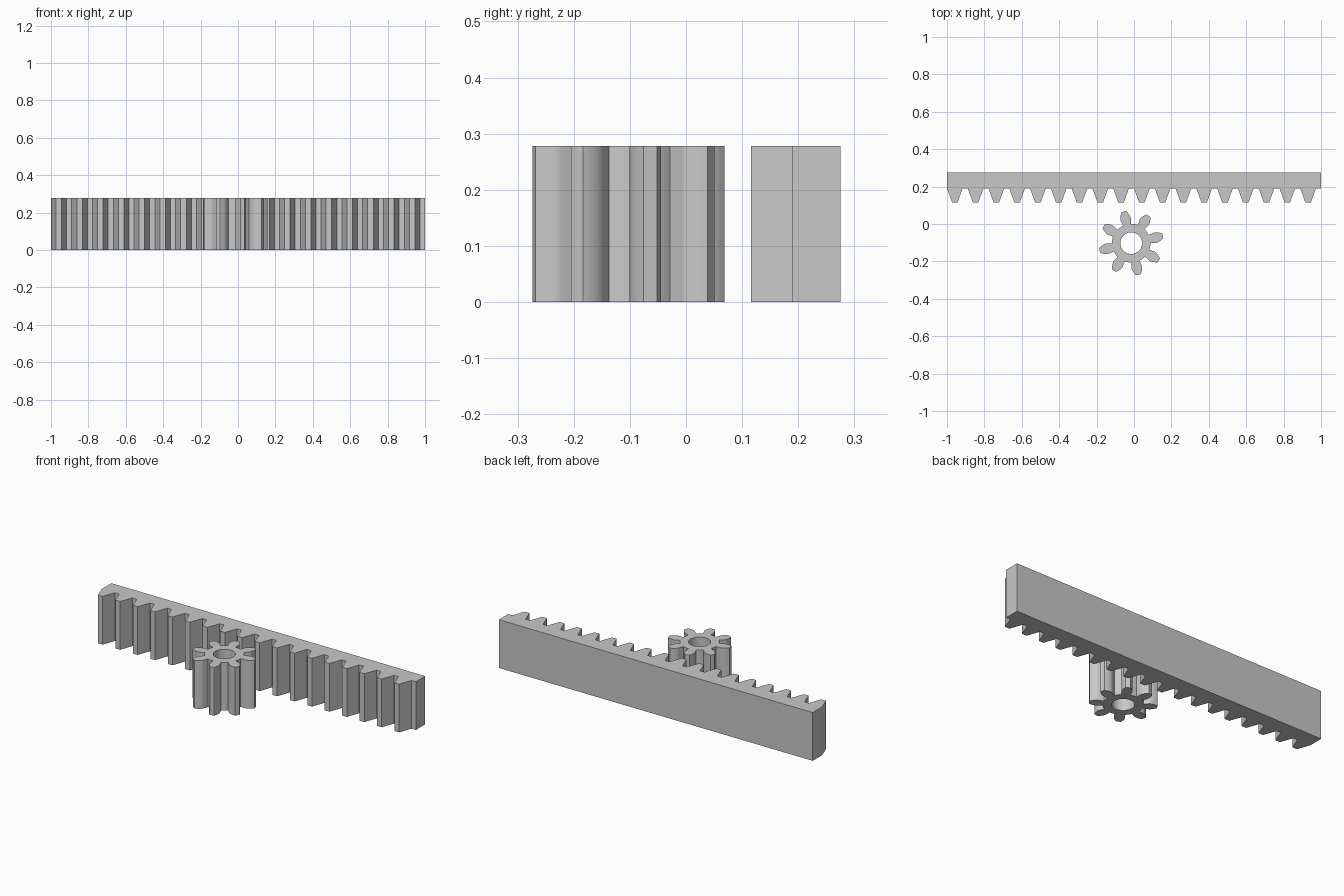
import bpy
import bmesh
from math import acos, cos, sin, tan, pi, radians, sqrt
from mathutils import Vector

cube = bpy.data.objects.get("Cube")
if cube:
    bpy.data.objects.remove(cube, do_unlink=True)

HEIGHT = 0.278
PITCH = 2 / 18            # rack tooth spacing
MODULE = PITCH / pi
PRESSURE = radians(20)

steel = bpy.data.materials.new("plain_grey")
steel.use_nodes = True
grey = (0.58, 0.58, 0.58, 1)
steel.diffuse_color = grey
steel.node_tree.nodes["Principled BSDF"].inputs["Base Color"].default_value = grey


def extrude_outline(name, loops, location=(0, 0, 0)):
    """Fill closed outlines (later ones are holes) and extrude them upward."""
    bm = bmesh.new()
    edges = []
    for loop in loops:
        verts = [bm.verts.new((x, y, 0)) for x, y in loop]
        edges += [bm.edges.new((a, b)) for a, b in zip(verts, verts[1:] + verts[:1])]
    bmesh.ops.triangle_fill(bm, use_beauty=True, edges=edges, normal=Vector((0, 0, 1)))
    top = bmesh.ops.extrude_face_region(bm, geom=bm.faces[:])
    moved = [v for v in top["geom"] if isinstance(v, bmesh.types.BMVert)]
    bmesh.ops.translate(bm, verts=moved, vec=(0, 0, HEIGHT))
    bmesh.ops.recalc_face_normals(bm, faces=bm.faces[:])
    mesh = bpy.data.meshes.new(name)
    bm.to_mesh(mesh)
    bm.free()
    mesh.materials.append(steel)
    obj = bpy.data.objects.new(name, mesh)
    obj.location = location
    bpy.context.collection.objects.link(obj)
    bpy.ops.object.select_all(action="DESELECT")
    obj.select_set(True)
    bpy.context.view_layer.objects.active = obj
    bpy.ops.object.shade_smooth_by_angle(angle=radians(30))
    return obj


def polar(radius, angle):
    return radius * cos(angle), radius * sin(angle)


# Toothed rack: straight-sided teeth along the front of a bar
BACK, ROOT, TIP = 0.275, 0.19, 0.116
half_tip = PITCH / 4 - MODULE * tan(PRESSURE)
half_root = half_tip + (ROOT - TIP) * tan(PRESSURE)
rack = [(1, BACK), (-1, BACK)]
for i in range(18):
    mid = -1 + half_root + i * PITCH
    rack += [(mid - half_root, ROOT), (mid - half_tip, TIP),
             (mid + half_tip, TIP), (mid + half_root, ROOT)]
rack.append((1, ROOT))
extrude_outline("toothed_rack", [rack])

# Pinion gear: involute flanks, radial below the base circle, round bore
TEETH = 8
OUTER, INNER, BORE = 0.1736, 0.103, 0.058
pitch_radius = MODULE * TEETH / 2
base_radius = pitch_radius * cos(PRESSURE)
base_half = pi / TEETH / 2 + tan(PRESSURE) - PRESSURE


def half_angle(radius):
    a = acos(min(1, base_radius / radius))
    return base_half - (tan(a) - a)


STEPS = 8
flank = [(INNER, base_half)]
for i in range(STEPS + 1):
    r = base_radius + (OUTER - base_radius) * (i / STEPS) ** 1.5
    flank.append((r, half_angle(r)))
gear = []
for t in range(TEETH):
    mid = radians(13) + t * 2 * pi / TEETH
    gear += [polar(r, mid - a) for r, a in flank]
    gear += [polar(r, mid + a) for r, a in reversed(flank)]
    gap = 2 * pi / TEETH - 2 * base_half
    gear += [polar(INNER, mid + base_half + gap * k / 4) for k in (1, 2, 3)]
bore = [polar(BORE, 2 * pi * i / 48) for i in range(48)]
extrude_outline("pinion_gear", [gear, bore], (-0.015, -0.1025, 0))
